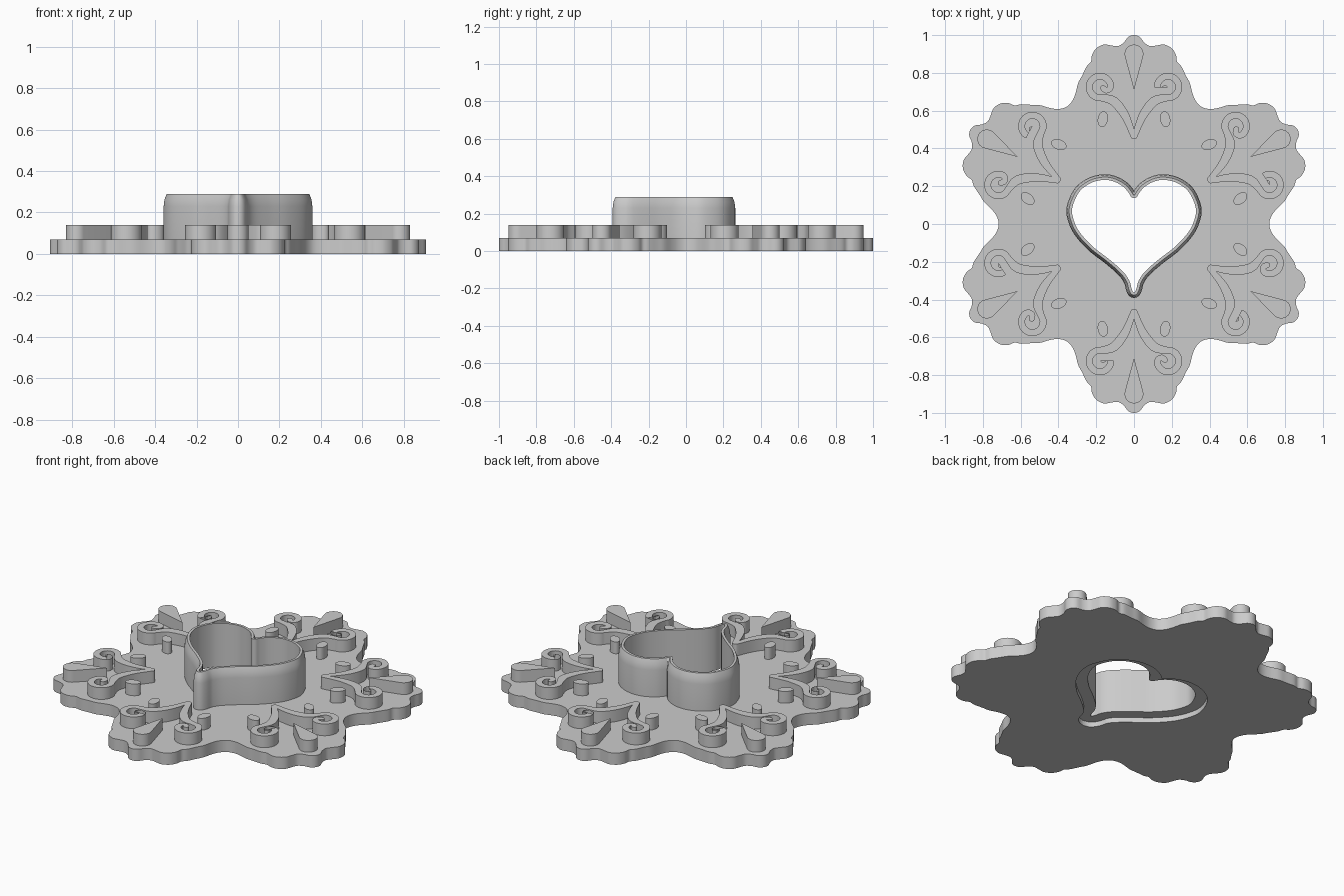
import bpy, bmesh
from math import sin, cos, pi, radians, hypot
from mathutils import Vector

cube = bpy.data.objects.get("Cube")
if cube:
    bpy.data.objects.remove(cube, do_unlink=True)

grey = bpy.data.materials.new("light grey")
grey.use_nodes = True
GREY = (0.6, 0.6, 0.6, 1)
grey.diffuse_color = GREY
grey.node_tree.nodes["Principled BSDF"].inputs["Base Color"].default_value = GREY

PLATE_TOP, ORNAMENT_TOP, LEDGE, RIM_TOP = 0.07, 0.14, 0.03, 0.29
parts = []


def add_object(name, mesh, turn=0):
    ob = bpy.data.objects.new(name, mesh)
    ob.rotation_euler.z = turn
    bpy.context.collection.objects.link(ob)
    parts.append(ob)
    return ob


def finish(bm, mesh):
    bmesh.ops.remove_doubles(bm, verts=bm.verts, dist=1e-5)
    bmesh.ops.recalc_face_normals(bm, faces=bm.faces)
    bm.to_mesh(mesh)
    bm.free()
    mesh.materials.clear()
    mesh.materials.append(grey)
    return mesh


def spline(pts, n, cyclic=True):
    """Catmull-Rom curve through the points."""
    pts = [Vector(p) for p in pts]
    count = len(pts)

    def at(i):
        return pts[i % count] if cyclic else pts[min(max(i, 0), count - 1)]
    out = []
    for i in range(count if cyclic else count - 1):
        a, b, c, d = (at(i + k) for k in (-1, 0, 1, 2))
        for s in range(n):
            t = s / n
            out.append(0.5 * (2 * b + (c - a) * t + (2 * a - 5 * b + 4 * c - d) * t ** 2
                              + (3 * b - a - 3 * c + d) * t ** 3))
    if not cyclic:
        out.append(pts[-1])
    return out


def prism(name, loops, z0, z1):
    """Flat outline, optionally with a hole, extruded between two heights."""
    curve = bpy.data.curves.new(name, 'CURVE')
    curve.dimensions, curve.fill_mode = '2D', 'BOTH'
    curve.extrude = (z1 - z0) / 2
    for loop in loops:
        clean = [p for i, p in enumerate(loop)
                 if hypot(p[0] - loop[i - 1][0], p[1] - loop[i - 1][1]) > 1e-4]
        sp = curve.splines.new('POLY')
        sp.points.add(len(clean) - 1)
        for point, p in zip(sp.points, clean):
            point.co = (p[0], p[1], 0, 1)
        sp.use_cyclic_u = True
    temp = bpy.data.objects.new(name + "_outline", curve)
    bpy.context.collection.objects.link(temp)
    bpy.context.view_layer.update()
    graph = bpy.context.evaluated_depsgraph_get()
    mesh = bpy.data.meshes.new_from_object(temp.evaluated_get(graph))
    bpy.data.objects.remove(temp, do_unlink=True)
    bm = bmesh.new()
    bm.from_mesh(mesh)
    bmesh.ops.translate(bm, verts=bm.verts, vec=(0, 0, (z0 + z1) / 2))
    return finish(bm, mesh)


# Heart: half profile from cleft to tip, offset outwards for each wall
HEART = [(0, .137), (.016, .145), (.03, .168), (.06, .2), (.11, .226), (.165, .233),
         (.23, .216), (.29, .17), (.326, .09), (.322, .03), (.29, -.04), (.22, -.118),
         (.13, -.188), (.06, -.25), (.025, -.3), (.012, -.345), (0, -.362)]
STEPS = 6
heart_full = spline(HEART + [(-x, y) for x, y in HEART[-2:0:-1]], STEPS)
HALF = (len(HEART) - 1) * STEPS


def heart(offset):
    half = []
    for i in range(HALF + 1):
        t = (heart_full[i + 1] - heart_full[i - 1]).normalized()
        half.append(heart_full[i] + offset * Vector((-t.y, t.x)))
    # close the cleft where the offset walls cross the middle
    crossed = [i for i in range(HALF // 3) if half[i].x < -1e-6]
    if crossed:
        k = crossed[-1]
        a, b = half[k], half[k + 1]
        meet = a.lerp(b, a.x / (a.x - b.x))
        half[:k + 1] = [meet.copy() for _ in range(k + 1)]
    half[0].x = half[-1].x = 0
    return half + [Vector((-p.x, p.y)) for p in half[-2:0:-1]]


FLANGE = 0.065
SECTION = [(0, LEDGE), (FLANGE, LEDGE), (FLANGE, PLATE_TOP), (.03, PLATE_TOP), (.03, .23),
           (.026, .262), (.015, RIM_TOP), (0, RIM_TOP)]
bm = bmesh.new()
rings = [[bm.verts.new((p.x, p.y, z)) for p in heart(o)] for o, z in SECTION]
for r, ring in enumerate(rings):
    nxt = rings[(r + 1) % len(rings)]
    for i in range(len(ring)):
        j = (i + 1) % len(ring)
        bm.faces.new((ring[i], ring[j], nxt[j], nxt[i]))
add_object("heart_wall", finish(bm, bpy.data.meshes.new("heart_wall")))

# Scalloped six-lobed plate with a heart-shaped recess
LOBE = [(0, 1), (.03, .99), (.055, .96), (.085, .942), (.12, .945), (.16, .95), (.2, .93),
        (.222, .895), (.228, .86), (.25, .835), (.275, .785), (.296, .745), (.31, .69),
        (.328, .65), (.358, .62)]
lobe = [(-x, y) for x, y in LOBE[-2:0:-1]] + LOBE
outline = []
for k in range(6):
    c, s = cos(-k * pi / 3), sin(-k * pi / 3)
    outline += [(x * c - y * s, x * s + y * c) for x, y in lobe]
add_object("plate", prism("plate", [spline(outline, 4), heart(FLANGE)], 0, PLATE_TOP))

# Teardrop petal
petal = [(0, .71)] + [(.05 * cos(radians(a)), .9 + .05 * sin(radians(a)))
                      for a in range(-15, 196, 10)]

# Scroll: a tapering stroke that sweeps out and curls back (x, y, half width)
CURL = Vector((.18, .725))
spine = [(.004, .465, .014), (.035, .55, .02), (.07, .61, .024), (.115, .655, .024)]
for a in range(-95, 166, 26):
    spine.append((CURL.x + .057 * cos(radians(a)), CURL.y + .057 * sin(radians(a)), .018))
spine += [(.128, .716, .016), (.148, .708, .016), (.164, .72, .015)]
path = spline(spine, 5, cyclic=False)
left, right = [], []
for i, p in enumerate(path):
    t = (path[min(i + 1, len(path) - 1)] - path[max(i - 1, 0)]).to_2d().normalized()
    side = Vector((-t.y, t.x)) * p.z
    left.append(p.to_2d() + side)
    right.append(p.to_2d() - side)


def cap(p, start):
    return [p.to_2d() + p.z * Vector((cos(start + k * pi / 6), sin(start + k * pi / 6)))
            for k in range(1, 6)]


def heading(a, b):
    return Vector((1, 0)).angle_signed((b - a).to_2d()) * -1


scroll = (right + cap(path[-1], heading(path[-2], path[-1]) - pi / 2) + left[::-1]
          + cap(path[0], heading(path[0], path[1]) + pi / 2))
scroll = [(max(p.x, 0), p.y) for p in scroll]

# Small oval stud, tilted towards its lobe
tilt = radians(10)
stud = []
for k in range(24):
    u, v = .027 * cos(k * pi / 12), .042 * sin(k * pi / 12)
    stud.append((.165 + u * cos(tilt) - v * sin(tilt), .555 + u * sin(tilt) + v * cos(tilt)))

ornaments = {"petal": petal}
for name, shape in (("scroll", scroll), ("stud", stud)):
    ornaments[name + "_left"] = shape
    ornaments[name + "_right"] = [(-x, y) for x, y in shape]
for name, shape in ornaments.items():
    mesh = prism(name, [shape], PLATE_TOP, ORNAMENT_TOP)
    for k in range(6):
        add_object(f"{name}_{k + 1}", mesh, k * pi / 3)

# Smooth curved walls, keep rims crisp
bpy.ops.object.select_all(action='DESELECT')
for ob in parts:
    ob.select_set(True)
bpy.context.view_layer.objects.active = parts[0]
bpy.ops.object.shade_smooth_by_angle(angle=radians(35))
